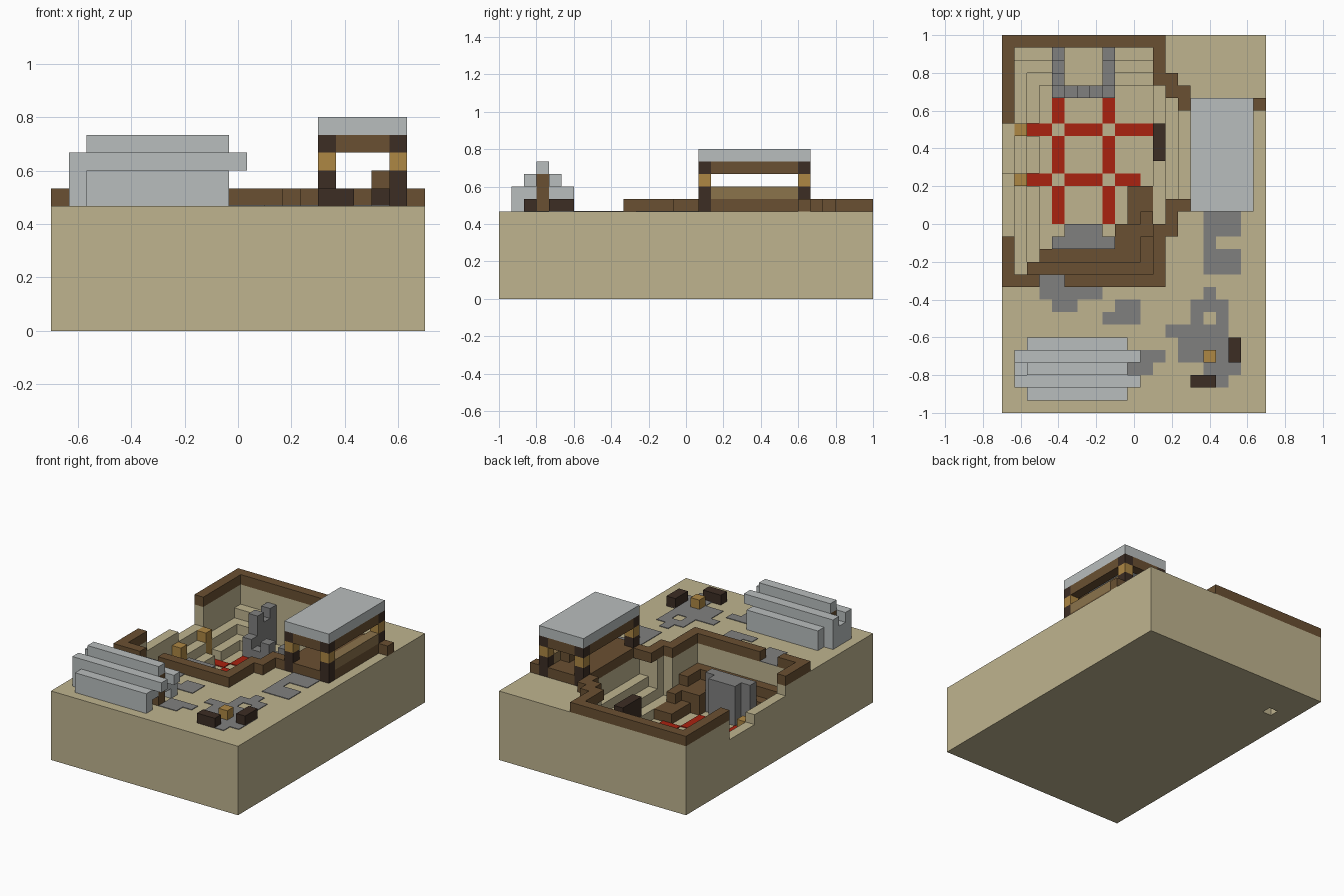
import bpy, bmesh
from mathutils import Vector

if "Cube" in bpy.data.objects:
    bpy.data.objects.remove(bpy.data.objects["Cube"], do_unlink=True)

CELL = 1 / 15
COLS, ROWS, GROUND, FLOOR = 21, 30, 7, 2


def material(name, hex_code):
    m = bpy.data.materials.new(name)
    srgb = [int(hex_code[i:i + 2], 16) / 255 for i in (0, 2, 4)]
    col = [((c + 0.055) / 1.055) ** 2.4 for c in srgb] + [1]
    m.use_nodes = True
    m.diffuse_color = col
    m.node_tree.nodes["Principled BSDF"].inputs["Base Color"].default_value = col
    return m


sand = material("sand", "bfb48f")
canvas = material("pale grey", "b9bebe")
wood = material("brown wood", "6a5032")
dark = material("dark wood", "3c2d24")
ochre = material("ochre", "ae8744")
tan = material("tan wood", "8b734b")
red = material("red", "aa2210")
stone = material("stone grey", "80807f")


def pos(x, y, z):
    return Vector((x * CELL - 0.7, y * CELL - 1, z * CELL))


def finish(name, bm, mat):
    bmesh.ops.recalc_face_normals(bm, faces=bm.faces)
    mesh = bpy.data.meshes.new(name)
    bm.to_mesh(mesh)
    bm.free()
    mesh.materials.append(mat)
    obj = bpy.data.objects.new(name, mesh)
    bpy.context.collection.objects.link(obj)
    return obj


def boxes(name, mat, z0, z1, *rects):
    """One object of blocks; each rect is column, row, width, depth in cells."""
    bm = bmesh.new()
    for x, y, w, d in rects:
        lo, hi = pos(x, y, z0), pos(x + w, y + d, z1)
        verts = bmesh.ops.create_cube(bm, size=1)["verts"]
        for v in verts:
            v.co = (lo + hi) / 2 + v.co * (hi - lo)
    return finish(name, bm, mat)


# Ground height in cells: a sunken court with stepped seating
def height(x, y):
    if not (0 <= x < COLS and 0 <= y < ROWS):
        return 0
    if x == 0:
        if 14 <= y <= 22:
            return 5 if y > 18 else 6
        return GROUND
    right = 12 if y < 15 else 13 if y < 16 else 15
    right = right if y < 24 else 14 if y < 25 else 13 if y < 27 else 12
    if x >= right or y < 11 or y > 28:
        return GROUND
    if x < 3 and y in (18, 22):
        return FLOOR
    side = max(5 - x, x - 9) if x < 3 or x > 11 else FLOOR
    if y > 25 and (x < 4 or x > 8):
        side = max(side, y - 23)
    if y < 13:
        side = max(side, 14 - y)
    return side


# Terrain surface, with one recess in the underside
bm = bmesh.new()
niche = (2, 25)


def quad(*pts):
    bm.faces.new([bm.verts.new(pos(*p)) for p in pts])


for x in range(COLS):
    for y in range(ROWS):
        h = height(x, y)
        base = 1 if (x, y) == niche else 0
        for z in (h, base):
            quad((x, y, z), (x + 1, y, z), (x + 1, y + 1, z), (x, y + 1, z))
        for dx, dy, a, b in ((1, 0, (1, 0), (1, 1)), (-1, 0, (0, 0), (0, 1)),
                             (0, 1, (0, 1), (1, 1)), (0, -1, (0, 0), (1, 0))):
            spans = [(height(x + dx, y + dy), h)]
            if base:
                spans.append((0, base))
            for low, top in spans:
                for z in range(low, top):
                    p, q = (x + a[0], y + a[1]), (x + b[0], y + b[1])
                    quad((*p, z), (*q, z), (*q, z + 1), (*p, z + 1))
bmesh.ops.remove_doubles(bm, verts=bm.verts, dist=0.001)
bmesh.ops.recalc_face_normals(bm, faces=bm.faces)
bmesh.ops.dissolve_limit(bm, angle_limit=0.01, verts=bm.verts, edges=bm.edges)
finish("ground", bm, sand)

# Low timber wall round the court
boxes("court_wall", wood, GROUND, 8,
      (0, 23, 1, 7), (1, 29, 12, 1), (12, 26, 1, 3), (13, 25, 1, 2),
      (14, 24, 1, 2), (0, 10, 1, 4), (1, 10, 2, 1), (5, 10, 8, 1),
      (12, 11, 1, 4), (13, 14, 1, 3), (14, 16, 1, 1), (20, 24, 1, 1))

# Timber steps going down into the court
boxes("upper_step", wood, FLOOR, 5, (2, 11, 10, 1), (11, 12, 1, 2))
boxes("middle_step", wood, FLOOR, 4, (3, 12, 8, 1), (9, 13, 2, 2), (11, 14, 1, 2))
boxes("lower_step", wood, FLOOR, 3, (10, 15, 1, 3), (11, 16, 1, 2))

# Red court lines, broken where they cross
lines = []
for y, end in ((18, 11), (22, 12)):
    lines += [(2, y, 2, 1), (5, y, 3, 1), (9, y, end - 9, 1)]
for x in (4, 8):
    lines += [(x, 15, 1, 3), (x, 19, 1, 3), (x, 23, 1, 2)]
boxes("court_lines", red, FLOOR, FLOOR + 0.08, *lines)

# Court posts and side door
boxes("court_posts", ochre, FLOOR, 5, (1, 18, 1, 1), (1, 22, 1, 1))
boxes("court_door", dark, FLOOR, 5, (12, 20, 1, 3))

# Stone enclosure at the back and stone block at the front
boxes("enclosure_towers", stone, FLOOR, 6, (4, 28, 1, 1), (4, 26, 1, 1), (8, 28, 1, 1))
boxes("enclosure_walls", stone, FLOOR, 5, (4, 27, 1, 1), (8, 26, 1, 2))
boxes("enclosure_front", stone, FLOOR, 4, (4, 25, 1, 1), (6, 25, 1, 1), (8, 25, 1, 1))
boxes("enclosure_gaps", stone, FLOOR, 3, (5, 25, 1, 1), (7, 25, 1, 1))
boxes("stone_block", stone, FLOOR, 6, (4, 13, 5, 1), (5, 14, 3, 1))

# Open shelter with a flat roof
corners = [(x, y, 1, 1) for x in (15, 19) for y in (16, 24)]
boxes("shelter_floor", wood, GROUND, 8, (16, 16, 3, 9), (15, 17, 1, 7), (19, 17, 1, 7))
boxes("shelter_post_bases", dark, GROUND, 9, *corners)
boxes("shelter_post_bands", ochre, 9, 10, *corners)
boxes("shelter_post_caps", dark, 10, 11, *corners)
boxes("shelter_beams", wood, 10, 11, (16, 16, 3, 1), (16, 24, 3, 1),
      (15, 17, 1, 7), (19, 17, 1, 7))
boxes("shelter_rail", tan, 8, 9, (19, 17, 1, 7))
boxes("shelter_bench", wood, 8, 9, (18, 18, 1, 5))
boxes("shelter_roof", canvas, 11, 12, (15, 16, 5, 9))

# Stepped tent with a closed left end
boxes("tent_sides", canvas, GROUND, 9, (2, 1, 8, 1), (2, 5, 8, 1))
boxes("tent_slopes", canvas, 9, 10, (1, 2, 10, 1), (1, 4, 10, 1))
boxes("tent_slope_underside", canvas, 8, 9, (2, 2, 8, 1), (2, 4, 8, 1))
boxes("tent_ridge", canvas, 10, 11, (2, 3, 8, 1))
boxes("tent_end", canvas, GROUND, 9, (1, 2, 1, 3))
boxes("tent_post", wood, GROUND, 10, (9, 3, 1, 1), (2, 3, 1, 1))

# Stools round a small fire box
boxes("stools", dark, GROUND, 8, (18, 4, 1, 2), (15, 2, 2, 1))
boxes("fire_box", ochre, GROUND, 8, (16, 4, 1, 1))

# Worn stone patches on the ground
boxes("gate_path", stone, GROUND, 7.06,
      (3, 10, 2, 1), (3, 9, 5, 1), (4, 8, 2, 1), (9, 8, 2, 1), (8, 7, 3, 1))
boxes("tent_path", stone, GROUND, 7.06, (10, 4, 3, 1), (10, 3, 2, 1))
boxes("shelter_path", stone, GROUND, 7.06,
      (17, 15, 2, 1), (16, 14, 3, 1), (16, 13, 1, 1), (16, 11, 3, 2), (16, 15, 1, 1))
boxes("camp_path", stone, GROUND, 7.06,
      (16, 9, 1, 1), (15, 8, 3, 1), (15, 7, 1, 1), (17, 7, 1, 1),
      (13, 6, 5, 1), (14, 4, 5, 2), (16, 3, 3, 1), (17, 2, 1, 1))
